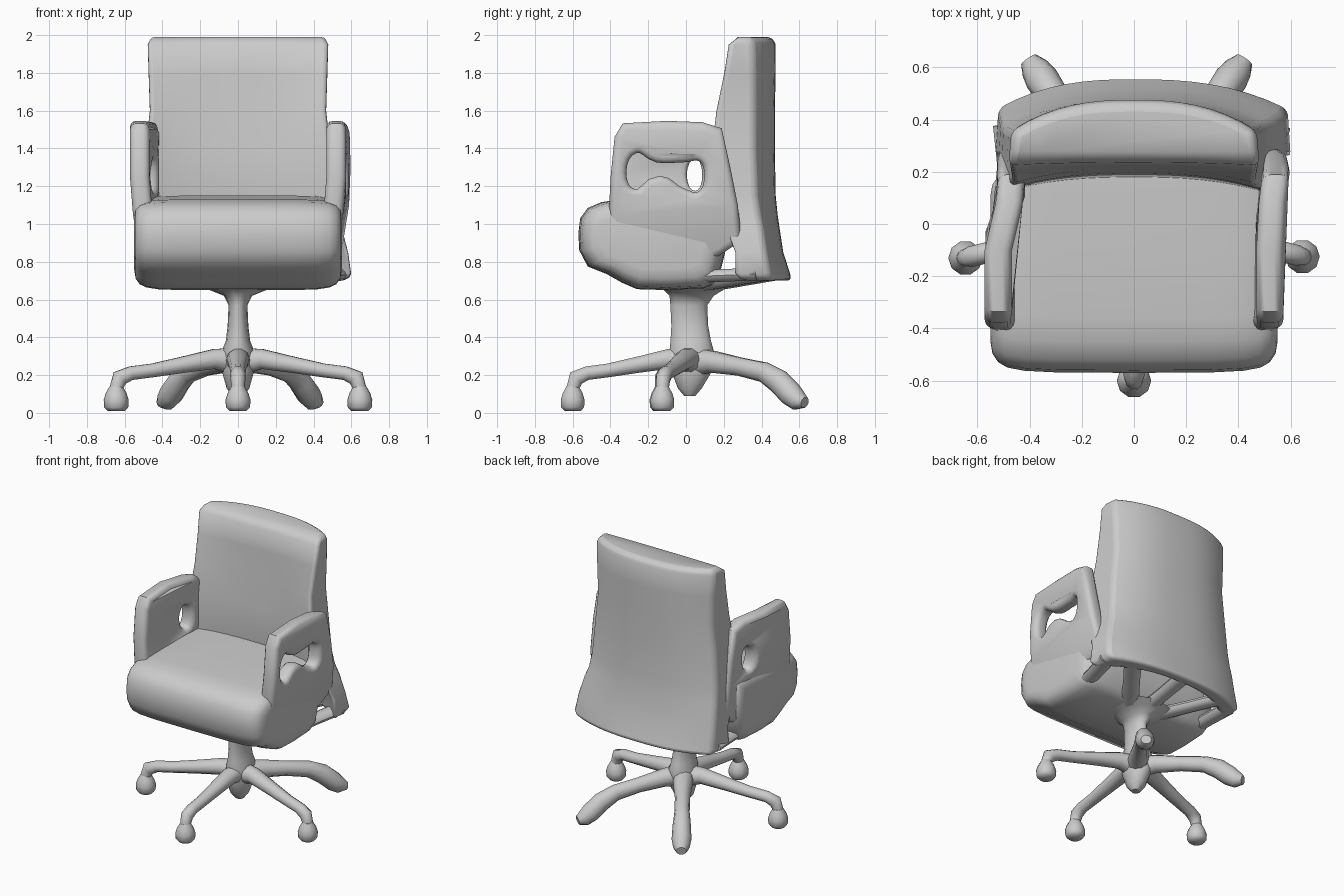
import bpy, bmesh, math
from mathutils import Vector, Matrix

if "Cube" in bpy.data.objects:
    bpy.data.objects.remove(bpy.data.objects["Cube"])


def finish(ob, bevel=0, segs=3, angle=45):
    """Optional rounded edges, then smooth shading."""
    if bevel:
        m = ob.modifiers.new("round", 'BEVEL')
        m.width, m.segments = bevel, segs
        m.limit_method, m.angle_limit = 'ANGLE', math.radians(angle)
    bpy.ops.object.select_all(action='DESELECT')
    ob.select_set(True)
    bpy.context.view_layer.objects.active = ob
    bpy.ops.object.shade_smooth_by_angle(angle=math.radians(50))
    return ob


def loft(name, rings, **kw):
    """Skin a list of equal-length point rings and cap both ends."""
    bm = bmesh.new()
    vs = [[bm.verts.new(p) for p in r] for r in rings]
    n = len(rings[0])
    for a, b in zip(vs, vs[1:]):
        for i in range(n):
            j = (i + 1) % n
            bm.faces.new((a[i], a[j], b[j], b[i]))
    bm.faces.new(vs[0][::-1])
    bm.faces.new(vs[-1])
    bmesh.ops.recalc_face_normals(bm, faces=bm.faces)
    me = bpy.data.meshes.new(name)
    bm.to_mesh(me)
    bm.free()
    ob = bpy.data.objects.new(name, me)
    bpy.context.collection.objects.link(ob)
    return finish(ob, **kw)


def tube(name, pts, radii, side, n=10):
    """Elliptical tube along pts; radii are (sideways, upward)."""
    pts = [Vector(p) for p in pts]
    rings = []
    for i, (p, (a, b)) in enumerate(zip(pts, radii)):
        t = (pts[min(i + 1, len(pts) - 1)] - pts[max(i - 1, 0)]).normalized()
        up = side.cross(t).normalized()
        rings.append([p + side * a * math.cos(k * math.tau / n) + up * b * math.sin(k * math.tau / n)
                      for k in range(n)])
    return loft(name, rings)


# Seat cushion: side profile lofted across x, shrinking toward the rounded sides
profile = [(-.565, .86), (-.57, .95), (-.56, 1.03), (-.52, 1.085), (-.45, 1.115), (-.36, 1.13),
           (-.1, 1.135), (.12, 1.15), (.22, 1.15), (.22, .9), (.17, .7), (.1, .66), (-.1, .65),
           (-.26, .655), (-.34, .69), (-.42, .735), (-.52, .775)]
cy, cz = -.16, .93
half = [(0, 1, 1), (.3, .995, 1), (.42, .98, .985), (.485, .95, .95), (.52, .9, .89), (.542, .82, .78), (.55, .7, .6)]
sections = [(-x, a, b) for x, a, b in half[:0:-1]] + half
loft("seat", [[(x, cy + (y - cy) * a, cz + (z - cz) * b) for y, z in profile] for x, a, b in sections],
     bevel=.03, segs=2, angle=70)

# Backrest: thick curved pad above the seat, thin flared shell below it
levels = [  # z, front centre, front side, back centre, back side, left half, right half
    (1.99, .275, .28, .455, .35, .465, .465), (1.95, .235, .225, .475, .355, .48, .48),
    (1.8, .225, .2, .475, .36, .475, .475), (1.6, .21, .155, .47, .36, .468, .468),
    (1.4, .195, .13, .47, .36, .49, .49), (1.15, .18, .12, .475, .37, .51, .51),
    (1.05, .2, .13, .485, .385, .515, .525), (.98, .38, .2, .495, .4, .52, .55),
    (.85, .44, .25, .515, .42, .525, .585), (.74, .46, .25, .55, .44, .53, .60),
    (.70, .48, .28, .56, .45, .525, .575)]
rings = []
for z, fc, fs, bc, bs, hl, hr in levels:
    ts = [i / 8 for i in range(-8, 9)]
    width = lambda t: t * (hr if t > 0 else hl)
    front = [(width(t), fc + (fs - fc) * abs(t) ** 2.5, z) for t in ts]
    back = [(width(t) * .98, bc + (bs - bc) * abs(t) ** 2.6, z) for t in reversed(ts)]
    rings.append(front + back)
loft("backrest", rings, bevel=.025, segs=3, angle=50)


# Armrest panels: flat curves with a cut-out, thickened and rounded
def arm(name, sx, hole):
    outline = [(-.35, .9), (-.375, 1.05), (-.365, 1.25), (-.345, 1.45), (-.315, 1.5), (-.1, 1.512),
               (.08, 1.505), (.16, 1.48), (.2, 1.3), (.24, 1.1), (.26, .93), (.17, .87), (.08, .82), (-.15, .8)]
    cu = bpy.data.curves.new(name, 'CURVE')
    cu.dimensions, cu.fill_mode = '2D', 'BOTH'
    cu.extrude, cu.bevel_depth, cu.bevel_resolution = .018, .034, 2
    s = cu.splines.new('POLY')
    s.points.add(len(outline) - 1)
    for sp, p in zip(s.points, outline):
        sp.co = (*p, 0, 1)
    h = cu.splines.new('BEZIER')
    h.bezier_points.add(len(hole) - 1)
    for bp, p in zip(h.bezier_points, hole):
        bp.co = (*p, 0)
        bp.handle_left_type = bp.handle_right_type = 'AUTO'
    h.resolution_u = 4
    s.use_cyclic_u = h.use_cyclic_u = True
    ob = bpy.data.objects.new(name, cu)
    bpy.context.collection.objects.link(ob)
    bpy.ops.object.select_all(action='DESELECT')
    ob.select_set(True)
    bpy.context.view_layer.objects.active = ob
    bpy.ops.object.convert(target='MESH')
    ob = bpy.context.object
    ob.name = name
    ob.data.transform(Matrix.Translation((sx * .52, 0, 0)) @ Matrix.Rotation(math.pi / 2, 4, 'Z')
                      @ Matrix.Rotation(math.pi / 2, 4, 'X'))
    for v in ob.data.vertices:  # lean in toward the seat; the left one also toward the back
        lean = .16 * max(0, 1.15 - v.co.z)
        if sx < 0:
            lean = max(lean, min(.05, .35 * max(0, v.co.y + .04)))
        else:
            lean -= .12 * min(.2, max(0, v.co.y))
        v.co.x -= sx * lean
    bm = bmesh.new()
    bm.from_mesh(ob.data)
    bmesh.ops.remove_doubles(bm, verts=bm.verts, dist=.0005)
    bmesh.ops.recalc_face_normals(bm, faces=bm.faces)
    bm.to_mesh(ob.data)
    bm.free()
    finish(ob)


arm("right_armrest", 1, [(-.35, 1.27), (-.27, 1.41), (-.15, 1.36), (-.02, 1.36), (.09, 1.36),
                         (.13, 1.26), (.08, 1.14), (-.03, 1.16), (-.14, 1.22), (-.28, 1.15)])
arm("left_armrest", -1, [(-.03, 1.26), (.05, 1.38), (.12, 1.27), (.05, 1.14)])

# Pedestal column with flared top and hub point below
column = [(.09, .03, .03, .02), (.13, .06, .065, .02), (.22, .085, .11, .03), (.33, .085, .12, .03),
          (.38, .065, .11, .025), (.46, .055, .10, .02), (.57, .05, .10, .015), (.62, .075, .12, .03),
          (.65, .15, .16, .04), (.68, .26, .2, .04)]
loft("column", [[(rx * math.cos(k * math.tau / 14), oy + ry * math.sin(k * math.tau / 14), z)
                 for k in range(14)] for z, rx, ry, oy in column])

# Under-seat struts tying the column and seat to the shell
for label, a, b in (("middle", (0, .1, .67), (0, .51, .74)),
                    ("left", (-.12, .1, .68), (-.38, .46, .74)),
                    ("right", (.12, .1, .68), (.40, .47, .74)),
                    ("left_edge", (-.45, .0, .72), (-.48, .38, .735)),
                    ("right_edge", (.45, .0, .72), (.54, .38, .735))):
    d = Vector(b) - Vector(a)
    side = Vector((d.y, -d.x, 0)).normalized()
    mid = (Vector(a) + Vector(b)) / 2
    tube(label + "_strut", [a, mid, b], [(.06, .035), (.055, .035), (.06, .035)], side)

# Five legs: (name, tip x, tip y, is rear)
root = Vector((0, .03, 0))
for label, tx, ty, rear in (("front", 0, -.6, 0), ("left", -.645, -.13, 0), ("right", .645, -.125, 0),
                            ("back_left", -.38, .595, 1), ("back_right", .40, .595, 1)):
    tip = Vector((tx, ty, 0))
    length = (tip - root).length
    d = (tip - root).normalized()
    side = Vector((d.y, -d.x, 0))
    if rear:   # thick, drooping to the floor
        path = [(0, .27), (.2, .27), (.45, .245), (.68, .215), (.82, .165), (.93, .1), (1, .065), (1.06, .055)]
        radii = [(.07, .08), (.065, .06), (.05, .05), (.05, .055), (.06, .065), (.065, .065), (.055, .055), (.035, .03)]
    else:      # slim, ending above a caster
        path = [(0, .27), (.2, .285), (.45, .255), (.7, .225), (.88, .21), (.97, .185), (1, .13), (1, .06)]
        radii = [(.07, .08), (.06, .055), (.05, .045), (.042, .038), (.04, .038), (.04, .045), (.035, .035), (.04, .04)]
    tube(label + "_leg", [root + d * length * r + Vector((0, 0, z)) for r, z in path], radii, side)
    if not rear:
        rings = [[tip + Vector((r * math.cos(k * math.tau / 10), r * math.sin(k * math.tau / 10), z))
                  for k in range(10)]
                 for r, z in ((.045, .01), (.064, .03), (.066, .07), (.055, .105), (.035, .14))]
        loft(label + "_caster", rings)
